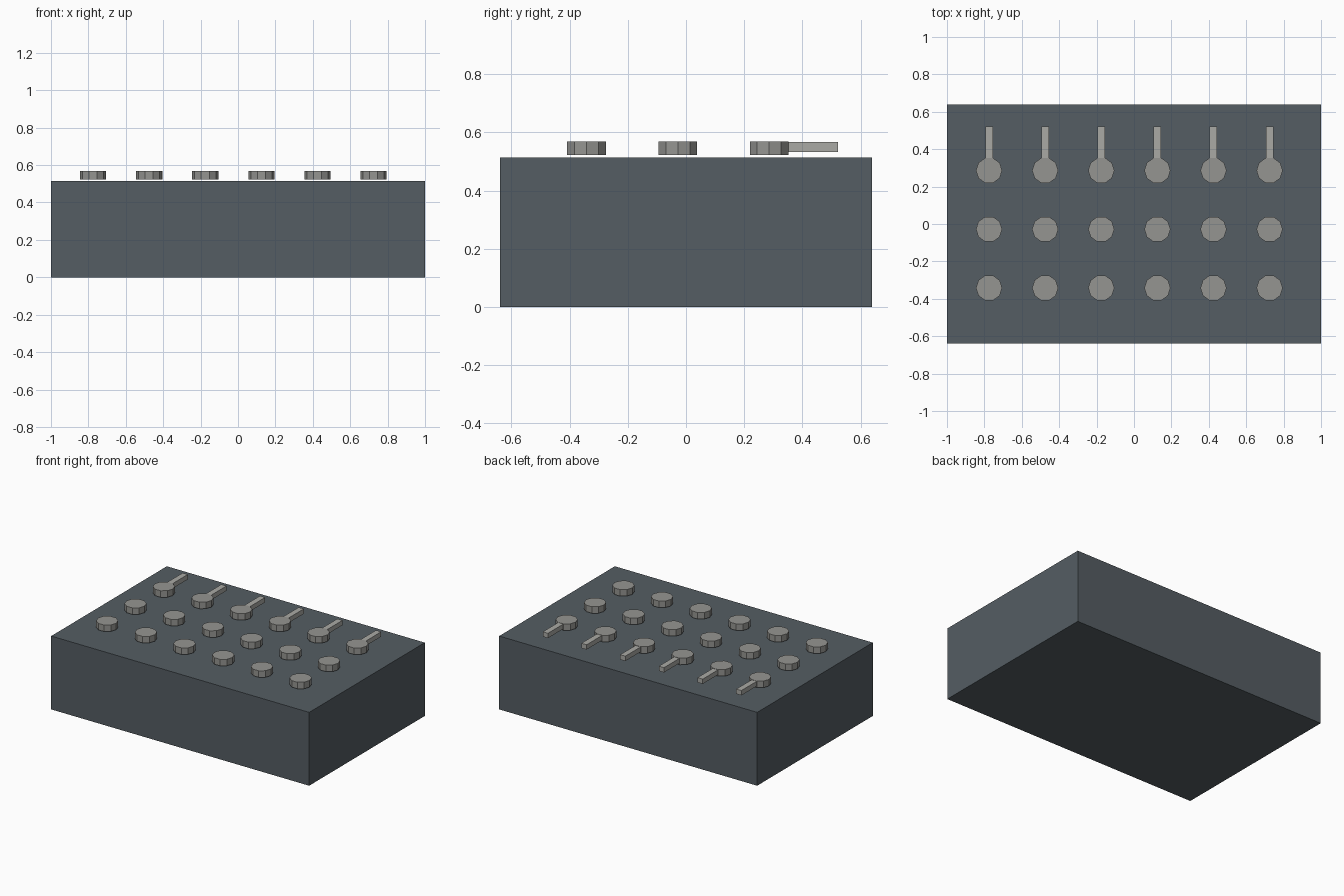
import bpy

if "Cube" in bpy.data.objects:
    bpy.data.objects.remove(bpy.data.objects["Cube"])


def material(name, rgb):
    m = bpy.data.materials.new(name)
    m.diffuse_color = (*rgb, 1)
    m.use_nodes = True
    m.node_tree.nodes["Principled BSDF"].inputs["Base Color"].default_value = m.diffuse_color
    return m


slate = material("slate", (0.09, 0.11, 0.125))
knob_grey = material("knob_grey", (0.30, 0.30, 0.285))
lever_grey = material("lever_grey", (0.40, 0.40, 0.375))


def box(name, lo, hi, mat):
    bpy.ops.mesh.primitive_cube_add(size=1, location=[(a + b) / 2 for a, b in zip(lo, hi)])
    ob = bpy.context.object
    ob.name = name
    ob.scale = [b - a for a, b in zip(lo, hi)]
    bpy.ops.object.transform_apply(location=False, rotation=False, scale=True)
    ob.data.materials.append(mat)
    return ob


def knob(name, x, y):
    # ten-sided disc with a corner pointing along x, hovering just above the body
    bpy.ops.mesh.primitive_cylinder_add(vertices=10, radius=0.07, depth=0.046,
                                        location=(x, y, 0.546), rotation=(0, 0, 1.5707963))
    ob = bpy.context.object
    ob.name = name
    ob.data.materials.append(knob_grey)


# Main block
box("body", (-1, -0.64, 0), (1, 0.64, 0.514), slate)

# Six columns of three knobs, with a lever on each back knob
for col in range(6):
    x = -0.775 + 0.3 * col
    for row in range(3):
        knob(f"knob_{col}_{row}", x, -0.342 + 0.314 * row)
    box(f"lever_{col}", (x - 0.02, 0.33, 0.533), (x + 0.02, 0.522, 0.567), lever_grey)
